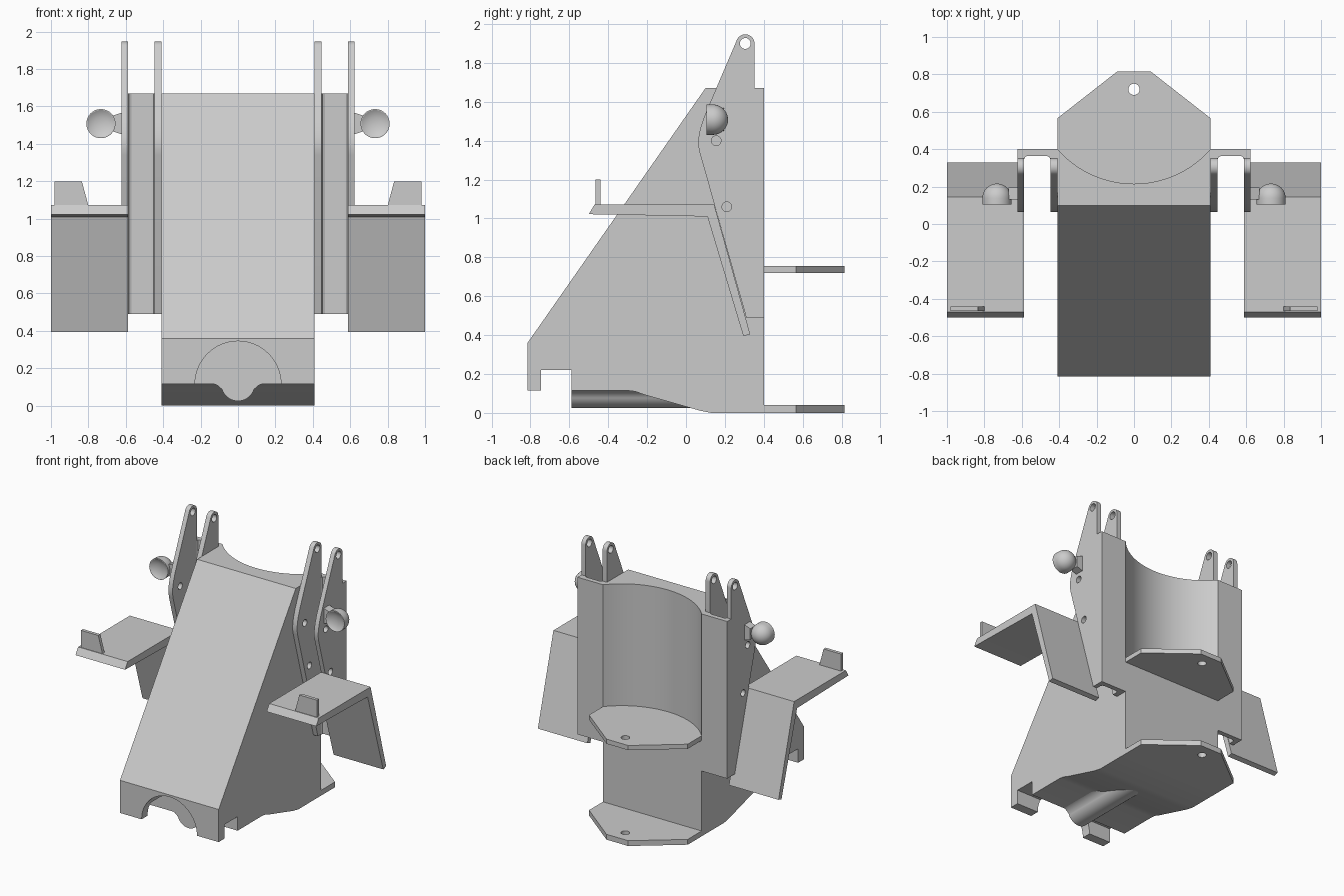
import bpy, bmesh
from math import sin, cos, pi, radians

if "Cube" in bpy.data.objects:
    bpy.data.objects.remove(bpy.data.objects["Cube"])

AXES = {"x": lambda p, d: (d, p[0], p[1]),
        "y": lambda p, d: (p[0], d, p[1]),
        "z": lambda p, d: (p[0], p[1], d)}


def finish(name, bm):
    bmesh.ops.recalc_face_normals(bm, faces=bm.faces)
    mesh = bpy.data.meshes.new(name)
    bm.to_mesh(mesh)
    bm.free()
    obj = bpy.data.objects.new(name, mesh)
    bpy.context.collection.objects.link(obj)
    return obj


def prism(name, pts, axis, a, b):
    """Extrude a flat outline along an axis from a to b."""
    bm = bmesh.new()
    place = AXES[axis]
    lo = [bm.verts.new(place(p, a)) for p in pts]
    hi = [bm.verts.new(place(p, b)) for p in pts]
    bm.faces.new(lo)
    bm.faces.new(hi)
    for i in range(len(pts)):
        j = (i + 1) % len(pts)
        bm.faces.new((lo[i], lo[j], hi[j], hi[i]))
    return finish(name, bm)


def arc(cx, cy, r, a0, a1, n):
    return [(cx + r * cos(radians(a0 + (a1 - a0) * i / n)),
             cy + r * sin(radians(a0 + (a1 - a0) * i / n))) for i in range(n + 1)]


def circle(cx, cy, r, n=32):
    return arc(cx, cy, r, 0, 360, n)[:-1]


def rect(x0, y0, x1, y1):
    return [(x0, y0), (x1, y0), (x1, y1), (x0, y1)]


def activate(obj):
    bpy.ops.object.select_all(action="DESELECT")
    obj.select_set(True)
    bpy.context.view_layer.objects.active = obj


def cut(obj, cutter):
    cutter.hide_render = True
    mod = obj.modifiers.new("cut", "BOOLEAN")
    mod.operation = "DIFFERENCE"
    mod.solver = "EXACT"
    mod.object = cutter
    activate(obj)
    bpy.ops.object.modifier_apply(modifier=mod.name)
    bpy.data.objects.remove(cutter)


def smooth(obj, angle=30):
    activate(obj)
    bpy.ops.object.shade_smooth_by_angle(angle=radians(angle))


# Main wedge body with slotted front foot
body = prism("body", [(0.10, 1.67), (0.40, 1.67), (0.40, 0.0), (0.13, 0.0), (0.07, 0.012),
                      (-0.22, 0.095), (-0.26, 0.110), (-0.30, 0.115), (-0.59, 0.115),
                      (-0.59, 0.22), (-0.745, 0.22), (-0.745, 0.115), (-0.815, 0.115),
                      (-0.815, 0.36)], "x", -0.41, 0.41)
# Round recess in the back and arch in the front foot
cut(body, prism("recess_cutter", circle(0, 0.76, 0.545, 96), "z", 0.755, 1.9))
cut(body, prism("arch_cutter", circle(0, 0.115, 0.23, 64), "y", -0.9, -0.592))
smooth(body)

# Rounded rib under the body
half = [(0.13, 0.116), (0.113, 0.111), (0.10, 0.10)] + arc(0, 0.115, 0.09, -18, -90, 10)
rib = prism("underside_rib", half + [(-x, z) for x, z in half[-2::-1]], "y", -0.59, 0.10)
smooth(rib, 35)

# Two rear hitch plates with pin holes
plate_outline = [(-0.41, 0.40), (0.41, 0.40), (0.41, 0.565), (0.09, 0.815),
                 (-0.09, 0.815), (-0.41, 0.565)]
for label, z0, z1 in (("lower", 0.0, 0.04), ("upper", 0.72, 0.755)):
    plate = prism(label + "_hitch_plate", plate_outline, "z", z0, z1)
    cut(plate, prism("pin_cutter", circle(0, 0.72, 0.03), "z", z0 - 0.1, z1 + 0.1))
    smooth(plate)

lug_outline = ([(0.40, 0.49), (0.40, 1.67), (0.352, 1.67)]
               + arc(0.305, 1.90, 0.047, 0, 155, 14)
               + [(0.113, 1.57), (0.092, 1.52), (0.077, 1.475), (0.067, 1.435),
                  (0.063, 1.40), (0.064, 1.37), (0.07, 1.34), (0.31, 0.49)])
step_outline = [(-0.50, 1.022), (-0.47, 1.072), (0.145, 1.072), (0.33, 0.405),
                (0.295, 0.395), (0.11, 1.01), (-0.38, 1.02)]

for s, side in ((-1, "left"), (1, "right")):
    # Side channel: inner lug, outer lug and back web
    for label, x0, x1 in (("inner", 0.41, 0.447), ("outer", 0.588, 0.622)):
        lug = prism(f"{side}_{label}_lug", lug_outline, "x", s * x0, s * x1)
        for y, z, r in ((0.305, 1.90, 0.028), (0.155, 1.40, 0.025), (0.21, 1.06, 0.025)):
            cut(lug, prism("hole_cutter", circle(y, z, r, 24), "x",
                           s * (x0 - 0.05), s * (x1 + 0.05)))
        smooth(lug)
    web = [(0.447, 0.40), (0.588, 0.40), (0.588, 0.345), (0.582, 0.358), (0.57, 0.364),
           (0.465, 0.364), (0.453, 0.358), (0.447, 0.345)]
    prism(side + "_back_web", [(s * x, y) for x, y in web], "z", 0.49, 1.67)

    # Bent foot step with upright tab
    prism(side + "_step", step_outline, "x", s * 0.588, s * 1.0)
    tab = [(0.80, 1.07), (0.98, 1.07), (0.98, 1.20), (0.835, 1.20)]
    prism(side + "_step_tab", [(s * x, z) for x, z in tab], "y", -0.465, -0.44)

    # Lamp: dished front, short barrel and domed back, lathed around y
    bm = bmesh.new()
    profile = ([(0.0, 0.125), (0.035, 0.121), (0.06, 0.113), (0.073, 0.105), (0.078, 0.105)]
               + arc(0, 0.138, 0.078, 0, 90, 10)[:-1] + [(0.0, 0.216)])
    cx, cz = s * 0.733, 1.508
    verts = [bm.verts.new((cx + r, y, cz)) for r, y in profile]
    edges = [bm.edges.new(pair) for pair in zip(verts, verts[1:])]
    bmesh.ops.spin(bm, geom=verts + edges, cent=(cx, 0, cz), axis=(0, 1, 0),
                   angle=2 * pi, steps=32)
    bmesh.ops.remove_doubles(bm, verts=bm.verts, dist=0.0004)
    smooth(finish(side + "_lamp", bm))

    # Tapered lamp arm
    arm = [(0.62, 1.45), (0.622, 1.567), (0.67, 1.55), (0.67, 1.467)]
    prism(side + "_lamp_arm", [(s * x, z) for x, z in arm], "y", 0.13, 0.195)
